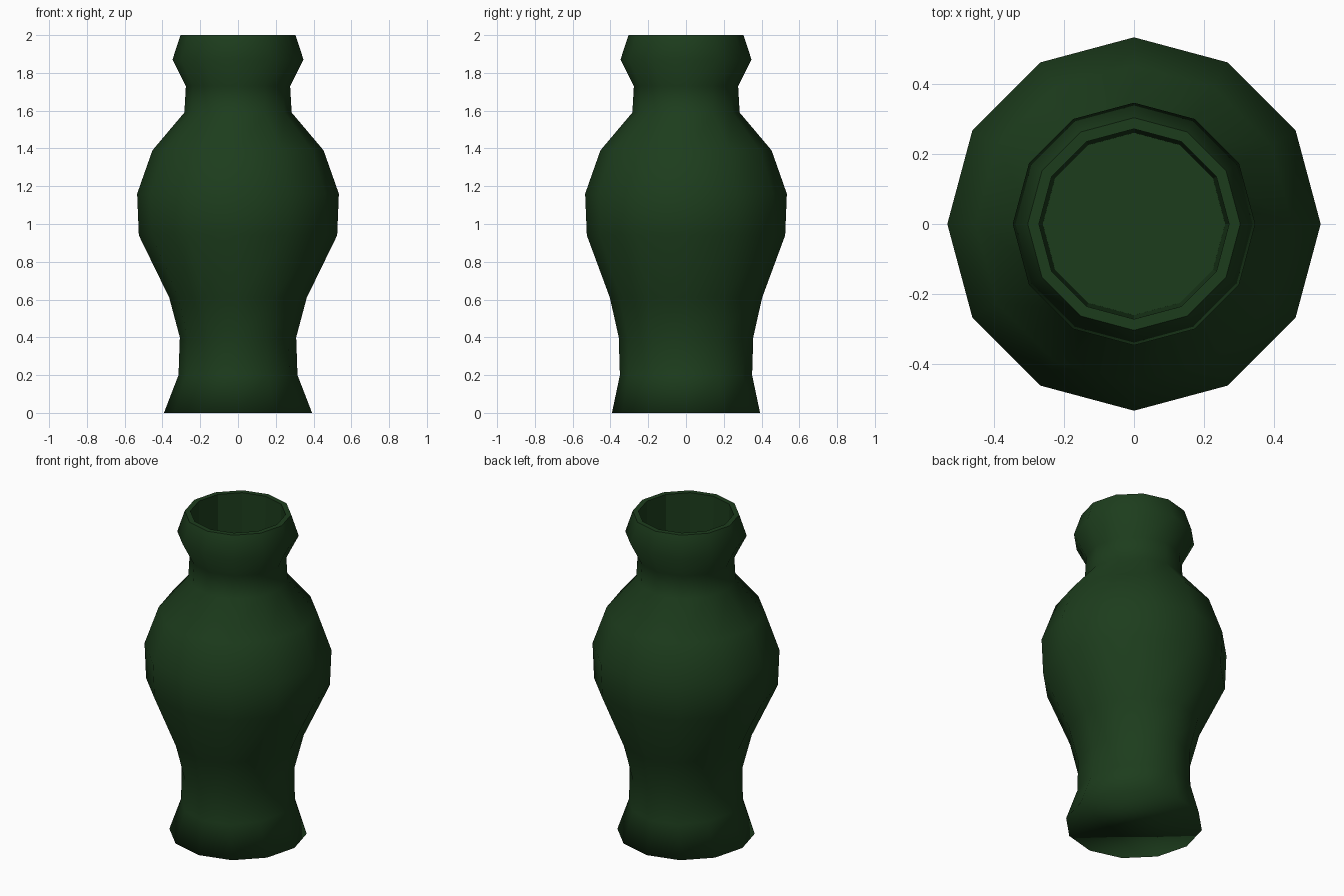
import bpy, bmesh
from math import cos, sin, pi

if "Cube" in bpy.data.objects:
    bpy.data.objects.remove(bpy.data.objects["Cube"])

SIDES = 12

# outer profile: height, x radius, y radius (lower waist is slightly oval)
OUTER = [(0, .392, .392), (.2, .315, .35), (.4, .308, .356), (.61, .364, .403),
         (.94, .525, .525), (1.16, .534, .534), (1.39, .453, .453),
         (1.59, .284, .284), (1.73, .276, .276), (1.87, .347, .347),
         (2.0, .304, .304)]
# lip and inner well
INNER = [(2.0, .272, .272), (1.0, .261, .261)]

bm = bmesh.new()


def ring(z, rx, ry):
    return [bm.verts.new((rx * cos(2 * pi * i / SIDES), ry * sin(2 * pi * i / SIDES), z))
            for i in range(SIDES)]


rings = [ring(*p) for p in OUTER + INNER]

# walls: outside smooth, lip and well faceted
for k, (a, b) in enumerate(zip(rings, rings[1:])):
    for i in range(SIDES):
        j = (i + 1) % SIDES
        f = bm.faces.new((a[i], a[j], b[j], b[i]))
        f.smooth = k < len(OUTER) - 1

# underside and well floor
base = bm.faces.new(rings[0][::-1])
base.smooth = True
bm.faces.new(rings[-1])

mesh = bpy.data.meshes.new("vase")
bm.to_mesh(mesh)
bm.free()

# dark green glaze
mat = bpy.data.materials.new("dark_green_glaze")
mat.diffuse_color = (.012, .046, .012, 1)
mat.use_nodes = True
mat.node_tree.nodes["Principled BSDF"].inputs["Base Color"].default_value = mat.diffuse_color
mesh.materials.append(mat)

vase = bpy.data.objects.new("vase", mesh)
bpy.context.collection.objects.link(vase)
